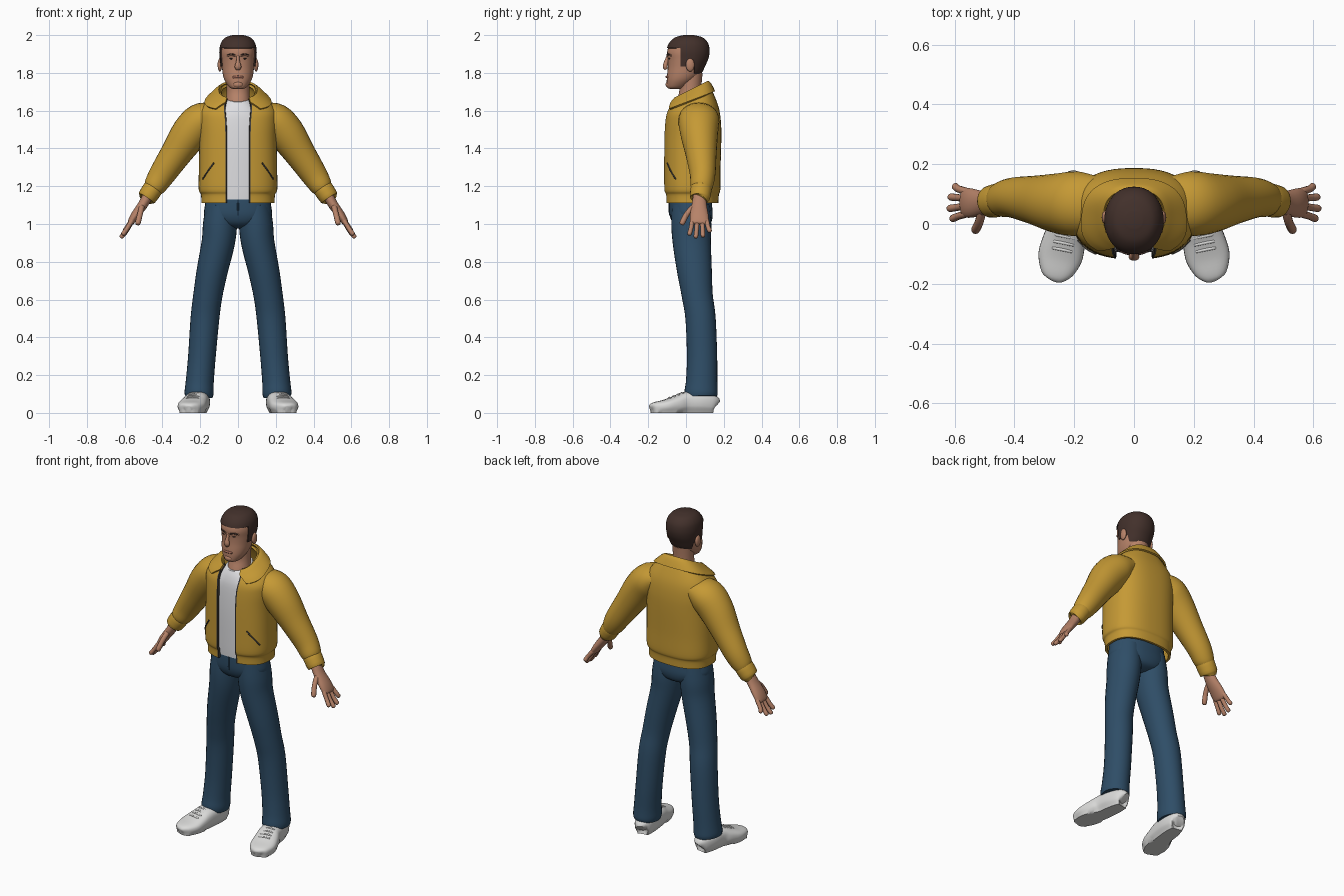
import bpy, bmesh, math
from mathutils import Vector, Matrix

if "Cube" in bpy.data.objects:
    bpy.data.objects.remove(bpy.data.objects["Cube"])

COLORS = {"mustard": (0.56, 0.32, 0.035), "denim": (0.028, 0.075, 0.135), "white_cloth": (0.74, 0.74, 0.76),
          "skin": (0.47, 0.225, 0.14), "hair_brown": (0.055, 0.03, 0.024), "zip_grey": (0.06, 0.055, 0.05),
          "shoe_white": (0.70, 0.70, 0.69), "lip": (0.36, 0.145, 0.10), "eye_dark": (0.03, 0.02, 0.018)}
MATS = {}
for key, rgb in COLORS.items():
    MATS[key] = bpy.data.materials.new(key)
    MATS[key].diffuse_color = (*rgb, 1)


def smooth_rows(rows, n):
    """Catmull-Rom interpolation of parameter rows."""
    out = []
    for i in range(len(rows) - 1):
        p = [rows[max(i - 1, 0)], rows[i], rows[i + 1], rows[min(i + 2, len(rows) - 1)]]
        for k in range(n):
            t = k / n
            out.append([0.5 * (2 * b + (c - a) * t + (2 * a - 5 * b + 4 * c - d) * t * t
                               + (3 * b - a - 3 * c + d) * t ** 3) for a, b, c, d in zip(*p)])
    return out + [list(rows[-1])]


def spow(v, p):
    return math.copysign(abs(v) ** p, v)


def skin_rings(rings, closed=True):
    """Mesh from rings of points; closed rings get end caps."""
    bm = bmesh.new()
    vs = [[bm.verts.new(c) for c in r] for r in rings]
    n = len(rings[0])
    for r0, r1 in zip(vs, vs[1:]):
        for j in range(n if closed else n - 1):
            k = (j + 1) % n
            f = bm.faces.new((r0[j], r0[k], r1[k], r1[j]))
            if not closed and j in (0, n - 2):
                f.material_index = 1
    if closed:
        bm.faces.new(vs[0])
        bm.faces.new(vs[-1])
        bmesh.ops.recalc_face_normals(bm, faces=bm.faces)
    return bm


def stack(rows, p=1.0, seg=32, sub=4, opened=False):
    """Horizontal sections: z, half width, front y, back y, tilt, front gap."""
    rings = []
    for z, rx, yf, yb, tilt, gap in smooth_rows(rows, sub):
        cy, ry = (yf + yb) / 2, (yb - yf) / 2
        if opened:
            a0, a1 = [math.asin(min(1, (g / rx)) ** (1 / p)) for g in (gap, gap + 0.007)]
            angs = [a0] + [a1 + (2 * math.pi - 2 * a1) * i / seg for i in range(seg + 1)] + [2 * math.pi - a0]
        else:
            angs = [2 * math.pi * i / seg for i in range(seg)]
        ring = []
        for a in angs:
            dy = -ry * spow(math.cos(a), p)
            ring.append(Vector((rx * spow(math.sin(a), p), cy + dy, z + tilt * dy)))
        rings.append(ring)
    return skin_rings(rings, not opened)


def tube(rows, ref=(0, 1, 0), p=1.0, seg=20, sub=4):
    """Sections along a path: x, y, z, cross radius, radius toward ref."""
    rows = smooth_rows(rows, sub)
    pts = [Vector(r[:3]) for r in rows]
    rings = []
    for i, r in enumerate(rows):
        t = (pts[min(i + 1, len(pts) - 1)] - pts[max(i - 1, 0)]).normalized()
        b = Vector(ref)
        b = (b - t * b.dot(t)).normalized()
        a = t.cross(b)
        rings.append([pts[i] + a * r[3] * spow(math.cos(w), p) + b * r[4] * spow(math.sin(w), p)
                      for w in (2 * math.pi * k / seg for k in range(seg))])
    return skin_rings(rings)


def rod(pts, r, ref=(0, 1, 0)):
    """Rounded-end thin rod through points."""
    a, b = Vector(pts[0]), Vector(pts[-1])
    e0 = a + (a - Vector(pts[1])).normalized() * r * 0.7
    e1 = b + (b - Vector(pts[-2])).normalized() * r * 0.7
    rows = [(*e0, r * .35, r * .35)] + [(*q, r, r) for q in pts] + [(*e1, r * .35, r * .35)]
    return tube(rows, ref, seg=10, sub=3)


def ball(loc, size):
    bm = bmesh.new()
    m = Matrix.Translation(loc) @ Matrix.Diagonal((*size, 1))
    bmesh.ops.create_uvsphere(bm, u_segments=16, v_segments=10, radius=1, matrix=m)
    return bm


def finish(name, bm, *mats, mirror=False, thick=0):
    me = bpy.data.meshes.new(name)
    bm.to_mesh(me)
    bm.free()
    ob = bpy.data.objects.new(name, me)
    bpy.context.collection.objects.link(ob)
    for m in mats:
        me.materials.append(MATS[m])
    if thick:
        s = ob.modifiers.new("thickness", 'SOLIDIFY')
        s.thickness, s.offset = thick, -1
    if mirror:
        ob.modifiers.new("mirror", 'MIRROR')
    bpy.ops.object.select_all(action='DESELECT')
    ob.select_set(True)
    bpy.context.view_layer.objects.active = ob
    bpy.ops.object.convert(target='MESH')
    bpy.ops.object.shade_smooth_by_angle(angle=math.radians(45))
    return ob


def bisect(bm, co, no, clear=False):
    bmesh.ops.bisect_plane(bm, geom=bm.verts[:] + bm.edges[:] + bm.faces[:],
                           plane_co=co, plane_no=no, clear_inner=clear)


# Jacket body, open at the front with zip edges
jacket = [(1.11, .194, -.106, .172, 0, .06), (1.155, .196, -.108, .174, 0, .06), (1.185, .208, -.117, .182, 0, .06),
          (1.30, .207, -.118, .183, 0, .06), (1.45, .205, -.117, .187, 0, .06), (1.54, .208, -.112, .185, 0, .062),
          (1.60, .202, -.104, .174, .1, .066), (1.65, .165, -.09, .15, .25, .068),
          (1.69, .115, -.075, .122, .45, .064), (1.705, .092, -.06, .105, .5, .058)]
finish("jacket_body", stack(jacket, .8, 48, 5, True), "mustard", "zip_grey", thick=.014)

# Collar cut from an enlarged copy of the shoulder area
bm = stack([(z + .007, rx + .01, yf - .01, yb + .01, t, g) for z, rx, yf, yb, t, g in jacket[5:]], .8, 64, 8, True)
for f in bm.faces:
    f.material_index = 0
bisect(bm, (0, 0, 0), (1, 0, 0), True)
bisect(bm, (0, 0, 1.645), (0, -.38, 1), True)
bisect(bm, (.06, -.09, 1.66), (.857, 1, 1), True)
finish("collar", bm, "mustard", mirror=True, thick=.01)

# Sleeves, cuffs and pocket slits
finish("sleeves", tube([(.12, .07, 1.585, .06, .09), (.19, .068, 1.55, .095, .108), (.255, .07, 1.48, .098, .1),
                        (.33, .08, 1.37, .082, .082), (.40, .088, 1.265, .07, .068),
                        (.438, .083, 1.205, .06, .06), (.452, .08, 1.183, .05, .053)], seg=28), "mustard", mirror=True)
finish("cuffs", tube([(.444, .081, 1.197, .048, .05), (.452, .08, 1.185, .053, .056), (.482, .074, 1.14, .05, .053),
                      (.486, .073, 1.134, .04, .044)], seg=24, sub=3), "mustard", mirror=True)
finish("pocket_slits", rod([(.13, -.098, 1.32), (.16, -.081, 1.28), (.185, -.056, 1.24)], .004),
       "zip_grey", mirror=True)

# Shirt
finish("shirt", stack([(1.13, .16, -.094, .12, 0, 0), (1.20, .165, -.096, .13, 0, 0), (1.4, .17, -.097, .13, 0, 0),
                       (1.55, .155, -.09, .12, 0, 0), (1.62, .105, -.077, .10, .1, 0),
                       (1.665, .068, -.06, .09, .25, 0)], .85), "white_cloth")

# Jeans: hips, legs and fly seam
finish("jeans_hips", stack([(.975, .04, 0, .08, 0, 0), (.995, .12, -.06, .125, 0, 0), (1.04, .177, -.085, .141, 0, 0),
                            (1.10, .175, -.09, .138, 0, 0), (1.16, .165, -.088, .135, 0, 0)], .9), "denim")
finish("jeans_legs", tube([(.088, .025, 1.10, .082, .1), (.095, .028, 1.0, .09, .106), (.105, .031, .9, .088, .101),
                           (.137, .045, .75, .082, .092), (.16, .06, .62, .077, .082), (.175, .077, .5, .076, .08),
                           (.191, .085, .3, .073, .08), (.202, .083, .17, .074, .083), (.206, .08, .11, .077, .088),
                           (.208, .08, .085, .073, .084)], seg=28), "denim", mirror=True)
finish("fly_seam", rod([(.0, -.088, 1.13), (.0, -.09, 1.09), (.0, -.086, 1.05)], .004), "denim")

# Shoes with laces
bm = tube([(.197, .155, .042, .022, .028), (.2, .143, .048, .045, .048), (.208, .08, .055, .06, .055),
           (.218, .0, .056, .063, .056), (.232, -.05, .046, .071, .046), (.247, -.11, .035, .074, .035),
           (.258, -.16, .029, .056, .029), (.262, -.18, .025, .036, .024), (.264, -.187, .022, .015, .014)],
          ref=(0, 0, 1), p=.75, seg=28)
for v in bm.verts:
    v.co.z = max(0, v.co.z if v.co.z > .014 else 0)
finish("shoes", bm, "shoe_white", mirror=True)
for i in range(4):
    x, y, z = .225 + .005 * i, -.02 - .022 * i, .106 - .0085 * i
    finish("lace", rod([(x - .03, y - .006, z - .004), (x, y, z), (x + .03, y + .006, z - .004)], .005),
           "shoe_white", mirror=True)

# Hands: palm, fingers, thumb
finish("palms", tube([(.474, .073, 1.155, .028, .034), (.505, .07, 1.10, .026, .04), (.545, .07, 1.045, .023, .049),
                      (.568, .072, 1.008, .017, .048), (.573, .072, .999, .008, .038)]), "skin", mirror=True)
for y0, y1, tip in ((.034, .018, .94), (.06, .052, .925), (.086, .09, .93), (.109, .126, .955)):
    xe = .565 + (1.01 - tip) * .6
    finish("finger", rod([(.56, y0, 1.02), (.588, (y0 + y1) / 2, (1.01 + tip) / 2), (xe, y1, tip + .008)], .012),
           "skin", mirror=True)
finish("thumbs", rod([(.508, .045, 1.095), (.518, .006, 1.055), (.53, -.02, 1.005)], .0145, (1, 0, 0)),
       "skin", mirror=True)

# Head and neck
finish("neck", stack([(1.60, .075, -.07, .09, .1, 0), (1.67, .062, -.05, .084, .2, 0), (1.72, .06, -.035, .082, .2, 0),
                      (1.80, .062, -.04, .088, 0, 0)]), "skin")
head = [(1.716, .028, -.088, -.03, 0, 0), (1.724, .046, -.1, 0, 0, 0), (1.757, .069, -.102, .045, 0, 0),
        (1.79, .08, -.1, .075, 0, 0), (1.83, .085, -.096, .095, 0, 0), (1.87, .09, -.096, .112, 0, 0),
        (1.91, .092, -.1, .118, 0, 0), (1.95, .084, -.086, .11, 0, 0), (1.98, .06, -.055, .082, 0, 0),
        (1.993, .022, -.01, .035, 0, 0)]
finish("head", stack(head, .94), "skin")

# Hair shell trimmed along the hairline
bm = stack([(z + .007, rx + .007, yf - .004, yb + .007, t, g) for z, rx, yf, yb, t, g in head], .94, 40, 6)
for co, no in (((0, 0, 1.932), (0, 0, 1)), ((0, 0, 1.835), (0, 0, 1)), ((0, 0, 1.795), (0, 0, 1)),
               ((0, -.03, 0), (0, 1, 0)), ((0, .045, 0), (0, 1, 0))):
    bisect(bm, co, no)


def is_hair(c):
    return c.z > 1.932 or (c.y > -.03 and c.z > 1.835) or (c.y > .045 and c.z > 1.795)


bmesh.ops.delete(bm, geom=[f for f in bm.faces if not is_hair(f.calc_center_median())], context='FACES')
finish("hair", bm, "hair_brown", thick=.009)

# Face details
finish("ears", ball((.096, .022, 1.842), (.012, .023, .035)), "skin", mirror=True)
finish("nose", tube([(0, -.094, 1.89, .007, .008), (0, -.104, 1.86, .01, .011), (0, -.11, 1.834, .018, .013),
                     (0, -.104, 1.819, .012, .01)], sub=3), "skin")
finish("brow_ridges", rod([(.016, -.096, 1.892), (.036, -.091, 1.897), (.056, -.078, 1.891)], .006), "skin", mirror=True)
finish("eyebrows", rod([(.018, -.1005, 1.895), (.036, -.0955, 1.9), (.055, -.083, 1.894)], .0035),
       "hair_brown", mirror=True)
finish("eyes", ball((.034, -.087, 1.876), (.011, .006, .0045)), "eye_dark", mirror=True)
finish("lips", rod([(-.024, -.096, 1.777), (0, -.1025, 1.779), (.024, -.096, 1.777)], .006), "lip")
finish("chin", ball((0, -.09, 1.738), (.028, .018, .018)), "skin")

for m in bpy.data.materials:
    if m.users and not m.is_grease_pencil:
        m.use_nodes = True
        m.node_tree.nodes["Principled BSDF"].inputs["Base Color"].default_value = m.diffuse_color
